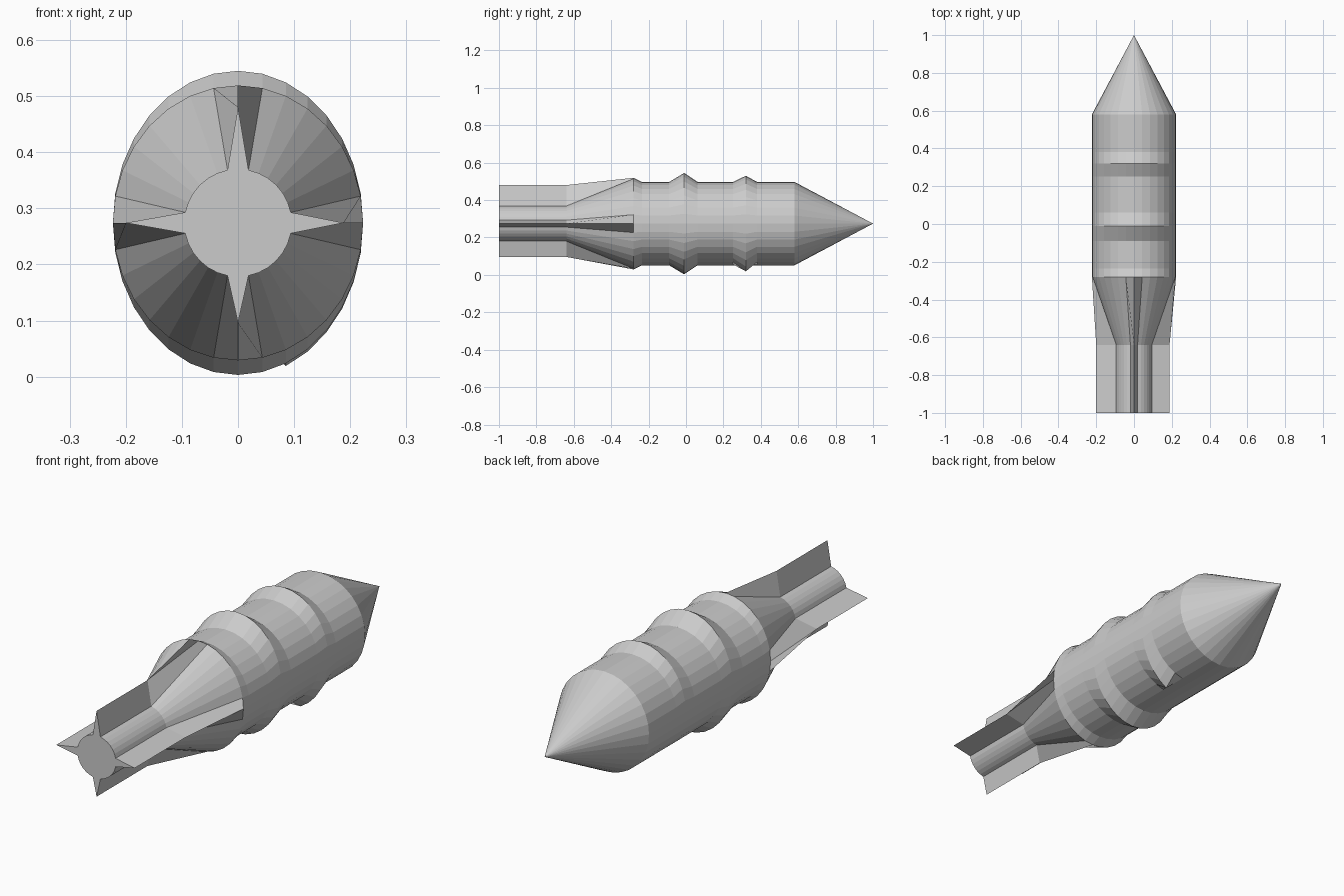
import bpy, bmesh
from math import sin, cos, tau

cube = bpy.data.objects.get("Cube")
if cube:
    bpy.data.objects.remove(cube)

SIDES = 32
AXIS_Z = 0.274
RADIUS = 0.223
TAIL = 0.096

grey = bpy.data.materials.new("light grey")
grey.use_nodes = True
grey.diffuse_color = (0.6, 0.6, 0.6, 1)
grey.node_tree.nodes["Principled BSDF"].inputs["Base Color"].default_value = (0.6, 0.6, 0.6, 1)


def ring(y, rx, rz):
    """Elliptical section, starting at the top and turning towards -x."""
    return [[-rx * sin(tau * i / SIDES), y, AXIS_Z + rz * cos(tau * i / SIDES)]
            for i in range(SIDES)]


def finned_ring(y):
    """Round tail section with four points pulled out into fins."""
    pts = ring(y, TAIL, TAIL)
    q = SIDES // 4
    pts[0][2] = AXIS_Z + 0.206
    pts[q][0] = -0.2
    pts[2 * q][2] = AXIS_Z - 0.178
    pts[3 * q][0] = 0.188
    return pts


def partial_ring(y, rz, deep):
    """Raised band that is flush with the body along the lower -x side."""
    pts = ring(y, RADIUS, rz)
    flush = ring(y, RADIUS, RADIUS)
    low = ring(y, RADIUS, deep)
    half = SIDES // 2
    for i in range(SIDES // 4, half + 2):
        pts[i] = flush[i]
    for i in range(half + 2, 3 * SIDES // 4):
        pts[i] = low[i]
    return pts


def loft(name, sections, cap=False, tip=None):
    bm = bmesh.new()
    rows = [[bm.verts.new(p) for p in s] for s in sections]
    for r, s in zip(rows, rows[1:]):
        for i in range(SIDES):
            j = (i + 1) % SIDES
            bm.faces.new((r[i], s[i], s[j], r[j]))
    if cap:
        bm.faces.new(rows[0])
    if tip:
        apex = bm.verts.new(tip)
        last = rows[-1]
        for i in range(SIDES):
            bm.faces.new((last[i], apex, last[(i + 1) % SIDES]))
    mesh = bpy.data.meshes.new(name)
    bm.to_mesh(mesh)
    bm.free()
    mesh.materials.append(grey)
    obj = bpy.data.objects.new(name, mesh)
    bpy.context.collection.objects.link(obj)
    return obj


# Tail tube and cone with four fins
shoulder = ring(-0.28, RADIUS, 0.245)
loft("finned_tail", [finned_ring(-1), finned_ring(-0.64), shoulder], cap=True)

# Main body with raised bands
nose_base = ring(0.58, RADIUS, RADIUS)
body = [shoulder]
body += [ring(y, RADIUS, RADIUS) for y in (-0.235, -0.09)]
body.append(ring(-0.01, RADIUS, 0.271))
body += [ring(y, RADIUS, RADIUS) for y in (0.062, 0.252)]
body.append(partial_ring(0.32, 0.256, 0.276))
body += [ring(0.38, RADIUS, RADIUS), nose_base]
loft("body", body)

# Pointed nose
loft("nose_cone", [nose_base], tip=(0, 1, AXIS_Z))
